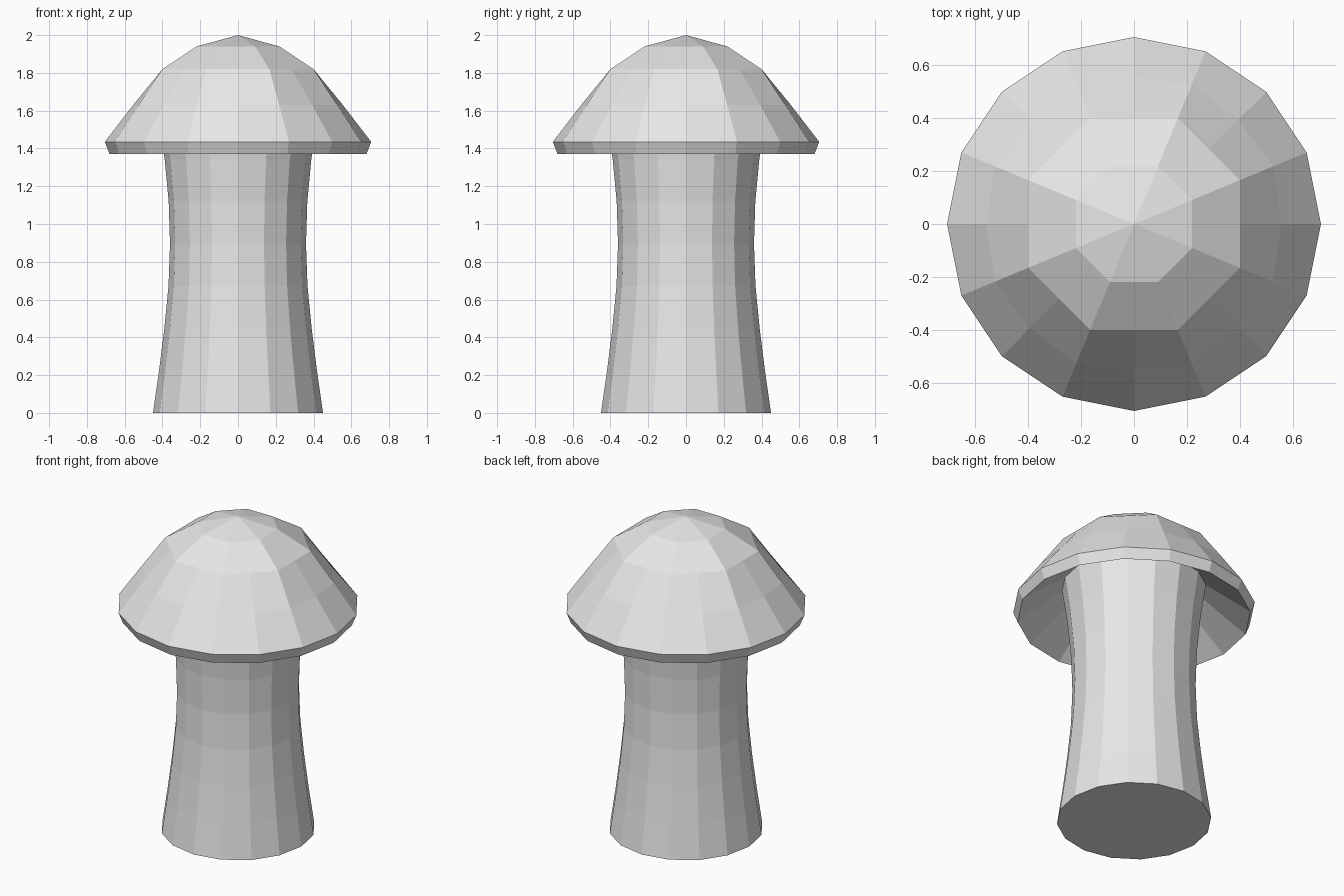
import bpy
import bmesh
from math import cos, sin, pi

if "Cube" in bpy.data.objects:
    bpy.data.objects.remove(bpy.data.objects["Cube"])

SIDES = 16

# one plain grey for everything
grey = bpy.data.materials.new("light grey")
grey.use_nodes = True
grey.diffuse_color = (0.8, 0.8, 0.8, 1)
grey.node_tree.nodes["Principled BSDF"].inputs["Base Color"].default_value = (0.8, 0.8, 0.8, 1)


def ring(bm, radius, z, mid_radius=None):
    """Ring of vertices; mid_radius applies to every second corner."""
    mid_radius = mid_radius or radius
    verts = []
    for i in range(SIDES):
        r = radius if i % 2 else mid_radius
        a = 2 * pi * i / SIDES
        verts.append(bm.verts.new((r * cos(a), r * sin(a), z)))
    return verts


def skin(bm, rings):
    """Join neighbouring rings with quads."""
    for low, high in zip(rings, rings[1:]):
        for i in range(SIDES):
            j = (i + 1) % SIDES
            bm.faces.new((low[i], low[j], high[j], high[i]))


def finish(bm, name):
    mesh = bpy.data.meshes.new(name)
    bm.normal_update()
    bm.to_mesh(mesh)
    bm.free()
    mesh.materials.append(grey)
    obj = bpy.data.objects.new(name, mesh)
    bpy.context.collection.objects.link(obj)


# waisted stem, evenly spaced rings
bm = bmesh.new()
radii = [0.45, 0.418, 0.39, 0.368, 0.36, 0.367, 0.388, 0.42]
rings = [ring(bm, r, 1.565 * k / 7) for k, r in enumerate(radii)]
skin(bm, rings)
bm.faces.new(rings[0][::-1])
finish(bm, "stem")

# cap: sloping underside, rim and dome that turns eight-sided near the top
bm = bmesh.new()
profile = [
    (0.42, 1.565, 0.42),
    (0.68, 1.37, 0.68),
    (0.705, 1.435, 0.705),
    (0.569, 1.63, 0.555),
    (0.433, 1.82, 0.40),
    (0.237, 1.94, 0.219),
]
rings = [ring(bm, *p) for p in profile]
skin(bm, rings)
tip = bm.verts.new((0, 0, 2))
for i in range(SIDES):
    bm.faces.new((rings[-1][i], rings[-1][(i + 1) % SIDES], tip))
finish(bm, "cap")
